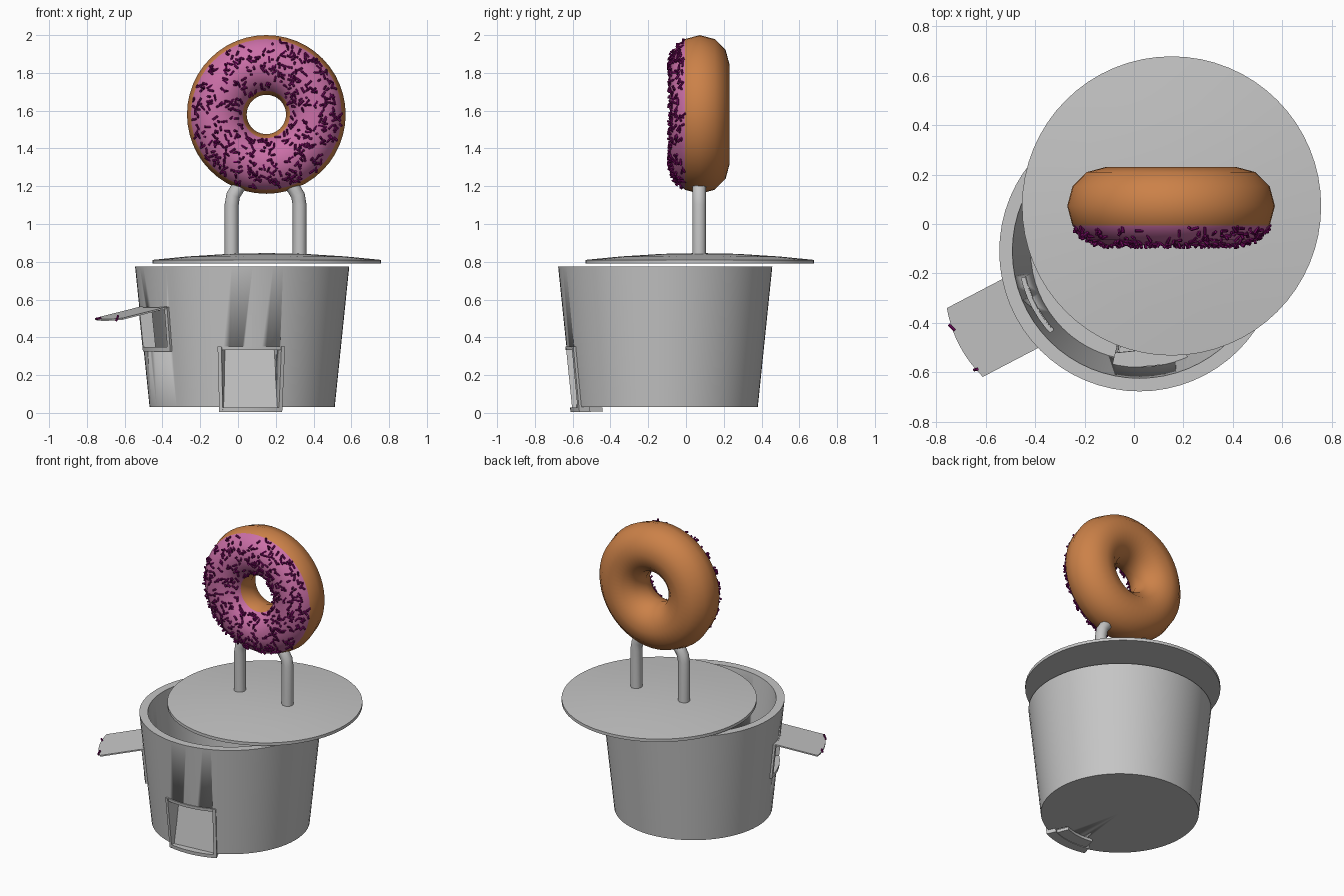
import bpy, bmesh, math, random
from mathutils import Vector, Matrix

cube = bpy.data.objects.get("Cube")
if cube:
    bpy.data.objects.remove(cube)


def material(name, rgb):
    m = bpy.data.materials.new(name)
    m.use_nodes = True
    m.diffuse_color = (*rgb, 1)
    bsdf = m.node_tree.nodes["Principled BSDF"]
    bsdf.inputs["Base Color"].default_value = (*rgb, 1)
    bsdf.inputs["Roughness"].default_value = 0.6
    return m


GREY = material("light grey", (0.56, 0.56, 0.56))
DOUGH = material("golden dough", (0.60, 0.22, 0.065))
ICING = material("pink icing", (0.60, 0.16, 0.39))
CANDY = material("dark magenta", (0.18, 0.003, 0.12))


def finish(name, bm, mat, smooth=True):
    bmesh.ops.recalc_face_normals(bm, faces=bm.faces)
    mesh = bpy.data.meshes.new(name)
    bm.to_mesh(mesh)
    bm.free()
    ob = bpy.data.objects.new(name, mesh)
    bpy.context.collection.objects.link(ob)
    mesh.materials.append(mat)
    if smooth:
        shade(ob, 35)
    return ob


def shade(ob, angle):
    bpy.ops.object.select_all(action='DESELECT')
    ob.select_set(True)
    bpy.context.view_layer.objects.active = ob
    bpy.ops.object.shade_smooth_by_angle(angle=math.radians(angle))


def lathe(name, profile, centre, mat):
    bm = bmesh.new()
    vs = [bm.verts.new((r, 0, z)) for r, z in profile]
    edges = [bm.edges.new(p) for p in zip(vs, vs[1:])]
    bmesh.ops.spin(bm, geom=vs + edges, cent=(0, 0, 0), axis=(0, 0, 1),
                   angle=math.tau, steps=64)
    bmesh.ops.remove_doubles(bm, verts=bm.verts, dist=0.0005)
    bmesh.ops.translate(bm, verts=bm.verts, vec=(*centre, 0))
    return finish(name, bm, mat)


# Tapered tub with a thick wall
TUB = (0.022, -0.11)
Z0, Z1, R0, R1 = 0.03, 0.775, 0.49, 0.567


def tub_radius(z):
    return R0 + (R1 - R0) * (z - Z0) / (Z1 - Z0)


tub = lathe("tub", [(0, Z0), (R0, Z0), (R1, Z1), (0.514, Z1), (0.44, 0.06), (0, 0.06)],
            TUB, GREY)


def wall_patch(name, a0, a1, z0, z1, inner, outer, lean=0.0, n=8):
    """Solid block following the tub wall; offsets are from its outer face."""
    bm = bmesh.new()
    rings = []
    for i in range(n + 1):
        a = math.radians(a0 + (a1 - a0) * i / n)
        ring = []
        for z, off in ((z0, inner), (z0, outer), (z1, outer + lean), (z1, inner + lean)):
            r = tub_radius(z) + off
            ring.append(bm.verts.new((TUB[0] + r * math.cos(a), TUB[1] + r * math.sin(a), z)))
        rings.append(ring)
    for p, q in zip(rings, rings[1:]):
        for k in range(4):
            bm.faces.new((p[k], p[(k + 1) % 4], q[(k + 1) % 4], q[k]))
    bm.faces.new(rings[0])
    bm.faces.new(rings[-1])
    return finish(name, bm, GREY)


def opening(name, mid, half, z0, z1, bar, depth):
    """Cut a hole in the tub and trim it with a raised frame."""
    cutter = wall_patch(name + "_cutter", mid - half + bar, mid + half - bar,
                        z0 + 0.02, z1 - 0.02, -0.12, 0.06)
    cutter.hide_render = True
    cutter.hide_viewport = True
    cutter.display_type = 'WIRE'
    mod = tub.modifiers.new(name, 'BOOLEAN')
    mod.object = cutter
    mod.operation = 'DIFFERENCE'
    mod.solver = 'EXACT'
    for side, a in (("right", mid - half), ("left", mid + half - bar)):
        wall_patch(f"{name}_{side}_jamb", a, a + bar, z0, z1, -depth, 0.014, n=1)
    wall_patch(name + "_lintel", mid - half, mid + half, z1 - 0.02, z1, -depth, 0.006)
    wall_patch(name + "_sill", mid - half, mid + half, z0, z0 + 0.024, -depth, 0.014)


# Dispensing door: frame, hood, sloping chute and tongue under the tub
DOOR = -84.5
opening("door", DOOR, 19.5, 0.004, 0.352, 2.2, 0.05)
wall_patch("chute", DOOR - 19, DOOR + 19, 0.012, 0.34, -0.015, 0.0, lean=-0.085, n=1)
wall_patch("chute_top", DOOR - 19, DOOR + 19, 0.334, 0.348, -0.10, -0.03, n=1)
for side, s in (("right", -1), ("left", 1)):
    wall_patch(f"chute_{side}_side", DOOR + s * 17.5, DOOR + s * 19, 0.03, 0.34,
               -0.10, 0.0, n=1)
wall_patch("tongue", DOOR - 17, DOOR + 17, 0.008, 0.028, -0.13, -0.01)

# Side window and its raised flap
WINDOW = 207.6
opening("window", WINDOW, 17, 0.325, 0.56, 2.2, 0.05)
a = math.radians(WINDOW)
out, across = Vector((math.cos(a), math.sin(a), 0)), Vector((-math.sin(a), math.cos(a), 0))
hub = Vector((*TUB, 0))
bm = bmesh.new()
outline = [(0.53, 0.157, 0.562), (0.53, -0.157, 0.562)]
for i in range(9):
    t = i / 4 - 1
    outline.append((0.797 + 0.025 * (1 - t * t), 0.157 * t, 0.502))
# The far edge is bowed, so the flap is kept on one sloping plane
pts = [hub + out * r + across * w + Vector((0, 0, 0.562 - (r - 0.53) * 0.225))
       for r, w, _ in outline]
face = bm.faces.new([bm.verts.new(p) for p in pts])
ext = bmesh.ops.extrude_face_region(bm, geom=[face])
bmesh.ops.translate(bm, verts=[v for v in ext["geom"] if isinstance(v, bmesh.types.BMVert)],
                    vec=(0, 0, -0.009))
finish("window_flap", bm, GREY)

# Shallow domed lid, set off centre
LID = (0.152, 0.073)
lathe("lid", [(0, 0.79), (0.605, 0.79), (0.605, 0.81), (0.42, 0.828), (0.2, 0.842), (0, 0.846)],
      LID, GREY)

# Arched tube that carries the ring
half_arch = [(-0.18, 0.83), (-0.18, 1.1), (-0.172, 1.15), (-0.145, 1.195), (-0.09, 1.24)]
arch = half_arch + [(0, 1.26)] + [(-x, z) for x, z in reversed(half_arch)]
curve = bpy.data.curves.new("support_arch", 'CURVE')
curve.dimensions = '3D'
curve.bevel_depth = 0.037
curve.bevel_resolution = 3
curve.use_fill_caps = True
spline = curve.splines.new('POLY')
spline.points.add(len(arch) - 1)
for p, (x, z) in zip(spline.points, arch):
    p.co = (0.146 + x, 0.07, z, 1)
curve.materials.append(GREY)
support = bpy.data.objects.new("support_arch", curve)
bpy.context.collection.objects.link(support)

# Iced ring: the front faces take the icing colour
CENTRE, MAJOR, MINOR = Vector((0.15, 0.073, 1.58)), 0.262, 0.158
bpy.ops.mesh.primitive_torus_add(major_segments=48, minor_segments=12,
                                 major_radius=MAJOR, minor_radius=MINOR)
ring = bpy.context.object
ring.name = "iced_ring"
ring.data.transform(Matrix.Translation(CENTRE) @ Matrix.Rotation(math.pi / 2, 4, 'X'))
ring.data.materials.append(DOUGH)
ring.data.materials.append(ICING)
for p in ring.data.polygons:
    p.use_smooth = True
    p.material_index = int(p.center.y < CENTRE.y - 0.08)

# Sprinkles scattered over the icing, with two stray ones on the flap
random.seed(4)
spots = [pts[4] + Vector((0, 0, 0.002)), pts[-2] + Vector((0, 0, 0.002))]
while len(spots) < 480:
    phi, theta = random.uniform(0, math.tau), math.radians(random.uniform(33, 145))
    r = MAJOR + MINOR * math.cos(theta)
    if random.random() < r / (MAJOR + MINOR):
        spots.append(CENTRE + Vector((r * math.cos(phi), -MINOR * math.sin(theta) * 0.99,
                                      r * math.sin(phi))))
bm = bmesh.new()
for spot in spots:
    d = Vector([random.gauss(0, 1) for _ in range(3)]).normalized()
    turn = Vector((0, 0, 1)).rotation_difference(d).to_matrix().to_4x4()
    bmesh.ops.create_cone(bm, cap_ends=True, segments=6, radius1=0.0062, radius2=0.0062,
                          depth=0.034, matrix=Matrix.Translation(spot) @ turn)
finish("sprinkles", bm, CANDY, smooth=False)
